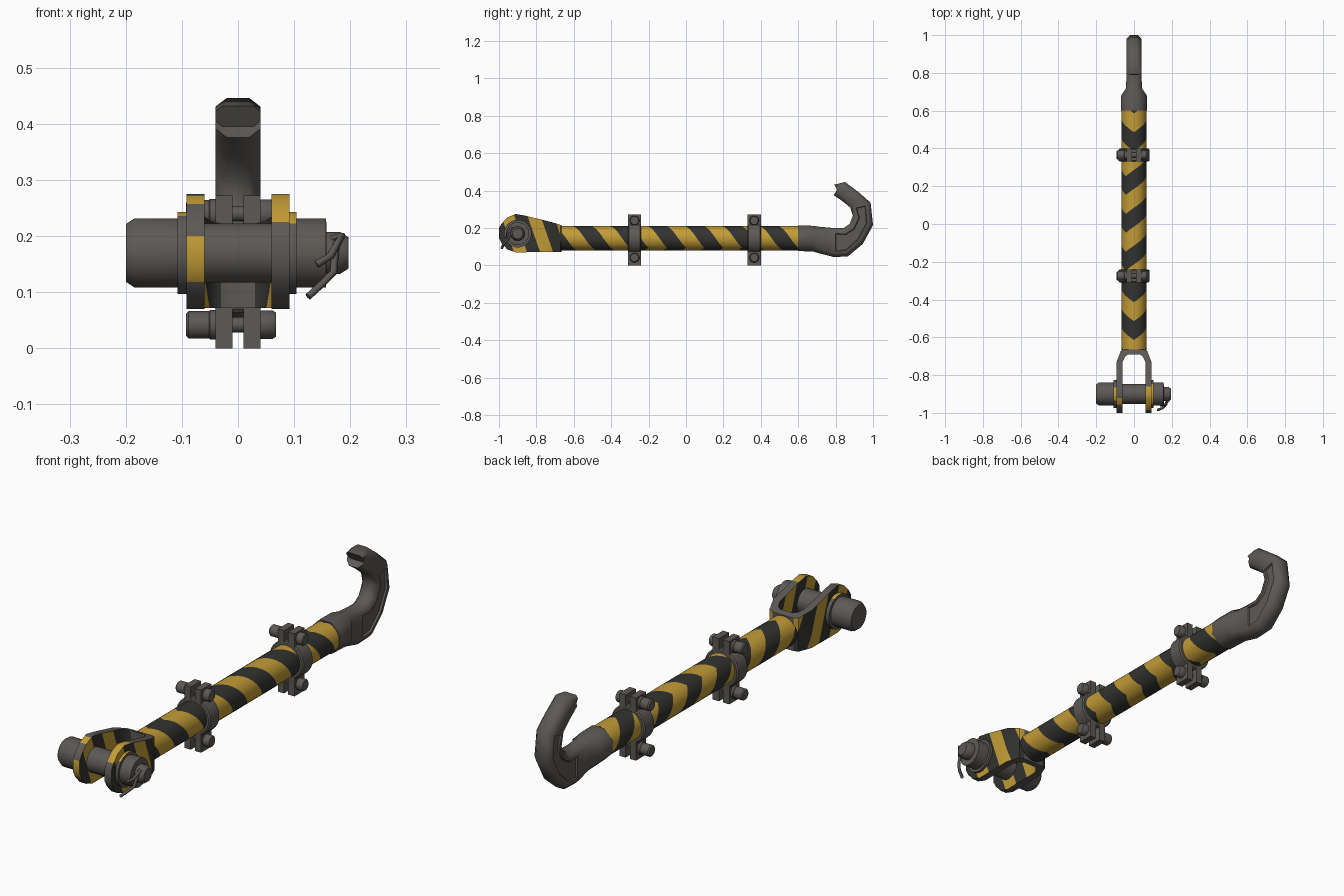
import bpy, bmesh, math
from mathutils import Vector

if "Cube" in bpy.data.objects:
    bpy.data.objects.remove(bpy.data.objects["Cube"])


def material(name, rgb):
    m = bpy.data.materials.new(name)
    m.use_nodes = True
    m.diffuse_color = (*rgb, 1)
    m.node_tree.nodes["Principled BSDF"].inputs["Base Color"].default_value = (*rgb, 1)
    return m


STEEL = material("worn_steel", (0.108, 0.1, 0.091))
YELLOW = material("hazard_yellow", (0.54, 0.33, 0.037))
BLACK = material("hazard_black", (0.032, 0.032, 0.03))
PAINTS = [STEEL, YELLOW, BLACK]
AXIS_Z = 0.145          # height of the bar's centre line
ROD_R = 0.066


def finish(bm, name, angle=40):
    bmesh.ops.recalc_face_normals(bm, faces=bm.faces)
    mesh = bpy.data.meshes.new(name)
    bm.to_mesh(mesh)
    bm.free()
    for m in PAINTS:
        mesh.materials.append(m)
    ob = bpy.data.objects.new(name, mesh)
    bpy.context.collection.objects.link(ob)
    bpy.ops.object.select_all(action='DESELECT')
    ob.select_set(True)
    bpy.context.view_layer.objects.active = ob
    bpy.ops.object.shade_smooth_by_angle(angle=math.radians(angle))


def skin(bm, rings):
    """Join closed rings of points in order and cap both ends."""
    rows = [[bm.verts.new(p) for p in ring] for ring in rings]
    n = len(rows[0])
    strips = []
    for a, b in zip(rows, rows[1:]):
        strips.append([bm.faces.new((a[j], a[(j + 1) % n], b[(j + 1) % n], b[j]))
                       for j in range(n)])
    bm.faces.new(rows[0])
    bm.faces.new(rows[-1])
    return strips


def turned(name, profile, y, z, n=16, axis='x', yellow_above=None):
    """Turned part: profile of (distance along axis, radius)."""
    bm = bmesh.new()
    rings = []
    for d, r in profile:
        ring = []
        for j in range(n):
            t = math.tau * (j + 0.5) / n
            u, v = r * math.cos(t), r * math.sin(t)
            ring.append((d, y + u, z + v) if axis == 'x' else (u, y + d, z + v))
        rings.append(ring)
    skin(bm, rings)
    if yellow_above:
        for f in bm.faces:
            f.material_index = int(f.calc_center_median().z > yellow_above)
    finish(bm, name)


def box(name, x, y, z):
    bm = bmesh.new()
    bmesh.ops.create_cube(bm, size=1)
    for v in bm.verts:
        v.co = [lo + (c + 0.5) * (hi - lo) for c, (lo, hi) in zip(v.co, (x, y, z))]
    finish(bm, name)


def interp(table, y):
    for (a, p), (b, q) in zip(table, table[1:]):
        if y <= b:
            return p + (q - p) * max(0, y - a) / (b - a)
    return table[-1][1]


# Striped bar in three lengths meeting under the clamps; the sheared rings
# give each paint band a clean edge, and each length has its own paint seam
CLAMPS = {"front": -0.275, "rear": 0.365}
SIDES, BAND, LEAN = 24, 0.1, 0.0462
for name, start, end, seam in (("front_bar", -0.675, CLAMPS["front"], 0),
                               ("middle_bar", CLAMPS["front"], CLAMPS["rear"], -0.7),
                               ("rear_bar", CLAMPS["rear"], 0.62, 0)):
    bm = bmesh.new()
    rings = []
    for i in range(18):
        ring = []
        for j in range(SIDES):
            t = math.tau * j / SIDES
            shift = LEAN * (min(t, math.tau - t) + seam)
            ring.append((ROD_R * math.sin(t + seam), -0.914 + i * BAND + shift,
                         AXIS_Z + ROD_R * math.cos(t + seam)))
        rings.append(ring)
    for i, strip in enumerate(skin(bm, rings)):
        for f in strip:
            f.material_index = 1 + i % 2
    for y, side in ((start, -1), (end, 1)):
        bmesh.ops.bisect_plane(bm, geom=bm.verts[:] + bm.edges[:] + bm.faces[:],
                               plane_co=(0, y, 0), plane_no=(0, side, 0), clear_outer=True)
    bmesh.ops.holes_fill(bm, edges=[e for e in bm.edges if e.is_boundary])
    finish(bm, name)

# Fork: U-shaped strip whose height follows the rounded side outline
TOP = [(-1.0, 0.2), (-0.985, 0.225), (-0.955, 0.257), (-0.91, 0.275),
       (-0.86, 0.266), (-0.72, 0.232), (-0.665, 0.215)]
BOTTOM = [(-1.0, 0.145), (-0.985, 0.118), (-0.955, 0.085), (-0.91, 0.07), (-0.665, 0.072)]
arm = [(0.092, y, 0.06, y) for y in (-1.0, -0.985, -0.955, -0.91, -0.86, -0.73)]
arm += [(0.07, -0.672, 0.046, -0.7), (0.05, -0.665, 0.03, -0.69)]
path = arm + [(-a, b, -c, d) for a, b, c, d in reversed(arm)]
bm = bmesh.new()
skin(bm, [[(xo, yo, interp(BOTTOM, yo)), (xo, yo, interp(TOP, yo)),
           (xi, yi, interp(TOP, yi)), (xi, yi, interp(BOTTOM, yi))]
          for xo, yo, xi, yi in path])
SLANT, FORK_BAND, START = 0.35, 0.07, -0.965
for i in range(7):
    bmesh.ops.bisect_plane(bm, geom=bm.verts[:] + bm.edges[:] + bm.faces[:],
                           plane_co=(0, START + i * FORK_BAND, 0), plane_no=(0, 1, SLANT))
bm.normal_update()
for f in bm.faces:
    c = f.calc_center_median()
    yellow = math.floor((c.y + SLANT * c.z - START) / FORK_BAND) % 2 == 1
    if abs(f.normal.x) > 0.3:
        f.material_index = 1 if yellow else 2
    elif c.x > 0:           # chipped paint on the rims of the two arms
        f.material_index = int(c.z > 0.22 and c.y < -0.88)
    else:
        f.material_index = int((c.y < -0.98 and 0.12 < c.z < 0.205) or
                               (yellow and c.z > 0.26))
finish(bm, "fork", 35)

# Cross pin with head, shoulders and narrow tail
PIN_Y, PIN_Z = -0.9, 0.17
turned("cross_pin", [(-0.2, 0.052), (-0.185, 0.062), (-0.104, 0.062), (-0.1, 0.053),
                     (0.1, 0.053), (0.104, 0.062), (0.157, 0.062), (0.158, 0.038),
                     (0.182, 0.038), (0.197, 0.028)], PIN_Y, PIN_Z, 20)
for name, a, b, level in (("left_washer", 0.09, 0.104, 0.22), ("right_washer", -0.108, -0.09, 0.235)):
    turned(name, [(a, 0.074), (b, 0.074)], PIN_Y, PIN_Z, 20, yellow_above=level)

# Bent retaining clip through the pin tail
for name, pts in (
        ("clip_upper_leg", [(0.135, -0.9, 0.185), (0.185, -0.935, 0.2), (0.165, -0.955, 0.165),
                            (0.14, -0.96, 0.15)]),
        ("clip_lower_leg", [(0.175, -0.93, 0.19), (0.17, -0.955, 0.135), (0.15, -0.975, 0.115),
                            (0.125, -0.985, 0.092)])):
    curve = bpy.data.curves.new(name, 'CURVE')
    curve.dimensions = '3D'
    curve.bevel_depth = 0.007
    curve.bevel_resolution = 1
    curve.use_fill_caps = True
    spline = curve.splines.new('POLY')
    spline.points.add(len(pts) - 1)
    for p, co in zip(spline.points, pts):
        p.co = (*co, 1)
    curve.materials.append(STEEL)
    bpy.context.collection.objects.link(bpy.data.objects.new(name, curve))

# Two clamps, each a collar with bolted lugs above and below
for label, y in CLAMPS.items():
    turned(label + "_clamp_collar", [(-0.035, 0.076), (-0.03, 0.082), (0.03, 0.082), (0.035, 0.076)],
           y, AXIS_Z, 24, axis='y')
    for level, lo, hi, bolt_z in (("lower", 0, 0.085, 0.042), ("upper", 0.2, 0.272, 0.24)):
        for side, a, b in (("left", 0.01, 0.04), ("right", -0.04, -0.01)):
            box(f"{label}_{level}_{side}_lug", (a, b), (y - 0.035, y + 0.035), (lo, hi))
        turned(f"{label}_{level}_bolt",
               [(-0.093, 0.02), (-0.088, 0.025), (-0.052, 0.025), (-0.05, 0.027), (-0.04, 0.027),
                (-0.039, 0.014), (0.039, 0.014), (0.04, 0.026), (0.062, 0.026), (0.068, 0.022)],
               y, bolt_z, 12)

# Hook: chamfered sections given as outer point, inner point, half width, chamfer
SECTIONS = [
    (0.6, 0.077, 0.6, 0.213, 0.068, 0.04), (0.68, 0.074, 0.68, 0.212, 0.068, 0.04),
    (0.715, 0.064, 0.72, 0.206, 0.042, 0.024), (0.79, 0.045, 0.79, 0.2, 0.04, 0.02),
    (0.865, 0.048, 0.845, 0.201, 0.04, 0.02), (0.945, 0.115, 0.875, 0.222, 0.04, 0.02),
    (1.0, 0.215, 0.892, 0.265, 0.04, 0.02), (0.987, 0.335, 0.878, 0.31, 0.04, 0.02),
    (0.925, 0.39, 0.835, 0.345, 0.04, 0.02), (0.85, 0.446, 0.79, 0.376, 0.04, 0.02),
    (0.792, 0.432, 0.815, 0.395, 0.04, 0.012)]
rings = []
for yo, zo, yi, zi, w, c in SECTIONS:
    outer, inner = Vector((0, yo, zo)), Vector((0, yi, zi))
    d = (inner - outer).normalized()
    half = [(w - c, outer), (w, outer + d * c), (w, inner - d * c), (w - c, inner)]
    rings.append([p + Vector((x, 0, 0)) for x, p in half] +
                 [p - Vector((x, 0, 0)) for x, p in reversed(half)])
bm = bmesh.new()
strips = skin(bm, rings)
bmesh.ops.recalc_face_normals(bm, faces=bm.faces)
# Sunken panel on each cheek
for j in (1, 5):
    cheek = [s[j] for s in strips[3:7]]
    bmesh.ops.inset_region(bm, faces=cheek, thickness=0.014, depth=0)
    bmesh.ops.inset_region(bm, faces=cheek, thickness=0.004, depth=-0.008)
finish(bm, "hook", 50)
